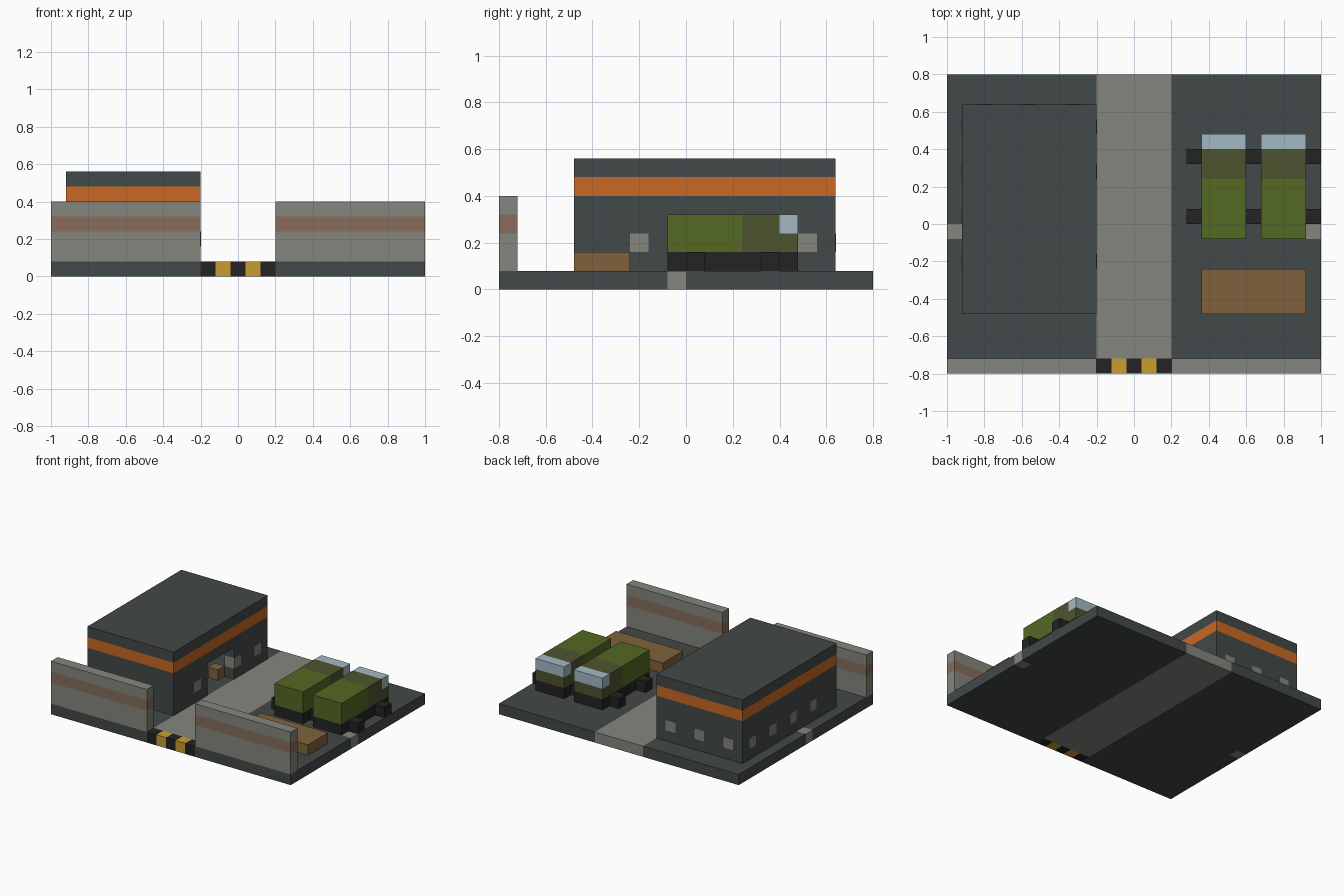
import bpy, bmesh
from mathutils import Vector

CELL = 0.08          # everything sits on one module grid
COLS, ROWS = 25, 20  # plot size in modules

default_cube = bpy.data.objects.get("Cube")
if default_cube:
    bpy.data.objects.remove(default_cube, do_unlink=True)


def material(name, r, g, b):
    """Flat material from 0-255 display values."""
    def linear(c):
        c /= 255
        return c / 12.92 if c <= 0.04045 else ((c + 0.055) / 1.055) ** 2.4
    colour = (linear(r), linear(g), linear(b), 1)
    mat = bpy.data.materials.new(name)
    mat.use_nodes = True
    mat.diffuse_color = colour
    bsdf = mat.node_tree.nodes["Principled BSDF"]
    bsdf.inputs["Base Color"].default_value = colour
    bsdf.inputs["Roughness"].default_value = 0.9
    return mat


slate = material("slate", 66, 73, 72)
concrete = material("concrete", 132, 134, 125)
black = material("rubber_black", 35, 35, 36)
yellow = material("hazard_yellow", 200, 158, 48)
wall_band = material("faded_brick", 136, 108, 91)
orange = material("orange", 200, 104, 36)
green = material("canvas_green", 84, 104, 36)
olive = material("cab_olive", 78, 84, 47)
glass = material("pale_glass", 162, 186, 196)
wood = material("wood_brown", 128, 97, 60)


def add_mesh(name, bm, *mats):
    bmesh.ops.recalc_face_normals(bm, faces=bm.faces[:])
    mesh = bpy.data.meshes.new(name)
    bm.to_mesh(mesh)
    bm.free()
    for mat in mats:
        mesh.materials.append(mat)
    obj = bpy.data.objects.new(name, mesh)
    bpy.context.scene.collection.objects.link(obj)
    return obj


def box(name, mat, x, y, z):
    """Box from (start, end) module ranges, counted from the front corner."""
    low, high = (Vector(p) * CELL for p in zip(x, y, z))
    offset = Vector((-COLS, -ROWS, 0)) * CELL / 2
    bm = bmesh.new()
    bmesh.ops.create_cube(bm, size=1)
    bmesh.ops.scale(bm, vec=high - low, verts=bm.verts)
    bmesh.ops.translate(bm, vec=(low + high) / 2 + offset, verts=bm.verts)
    return add_mesh(name, bm, mat)


# Ground slab: gridded plate, coloured by module
bm = bmesh.new()
bmesh.ops.create_grid(bm, x_segments=COLS, y_segments=ROWS, size=0.5)
bmesh.ops.scale(bm, vec=(COLS * CELL, ROWS * CELL, 1), verts=bm.verts)
raised = bmesh.ops.extrude_face_region(bm, geom=bm.faces[:], use_keep_orig=True)
top = [v for v in raised["geom"] if isinstance(v, bmesh.types.BMVert)]
bmesh.ops.translate(bm, vec=(0, 0, CELL), verts=top)
for face in bm.faces:
    c = face.calc_center_median()
    i = min(int(c.x / CELL + COLS / 2), COLS - 1)
    j = min(int(c.y / CELL + ROWS / 2), ROWS - 1)
    if 10 <= i < 15:                       # road with hazard strip at the gate
        face.material_index = 1 if j else 2 + i % 2
    elif i in (0, COLS - 1) and j == 9:    # marker blocks on both sides
        face.material_index = 1
add_mesh("ground_slab", bm, slate, concrete, black, yellow)

# Front perimeter walls either side of the gate
for side, span in (("right", (0, 10)), ("left", (15, 25))):
    box(f"{side}_wall_base", concrete, span, (0, 1), (1, 3))
    box(f"{side}_wall_band", wall_band, span, (0, 1), (3, 4))
    box(f"{side}_wall_cap", concrete, span, (0, 1), (4, 5))

# Depot building: hollow walls, open doorway facing the road
for part, mat, z in (("wall", slate, (1, 5)), ("band", orange, (5, 6))):
    box(f"depot_front_{part}", mat, (1, 10), (4, 5), z)
    box(f"depot_back_{part}", mat, (1, 10), (17, 18), z)
    box(f"depot_outer_{part}", mat, (1, 2), (5, 17), z)
box("depot_road_band", orange, (9, 10), (5, 17), (5, 6))
box("depot_door_side_front", slate, (9, 10), (5, 9), (1, 5))
box("depot_door_side_back", slate, (9, 10), (13, 17), (1, 5))
box("depot_door_lintel", slate, (9, 10), (9, 13), (4, 5))
box("depot_roof", slate, (1, 10), (4, 18), (6, 7))
box("depot_crate", wood, (8, 9), (12, 13), (1, 2))


# Windows: blocks set through the walls, just proud of both faces
def through(start):
    return (start - 0.02, start + 1.02)


for j in (7, 10, 13, 16):
    box("depot_outer_window", concrete, through(1), (j, j + 1), (2, 3))
    if j != 10:
        box("depot_road_window", concrete, through(9), (j, j + 1), (2, 3))
for i in (2, 5, 8):
    box("depot_back_window", concrete, (i, i + 1), through(17), (2, 3))

# Two parked trucks facing the back
for n, left in enumerate((17, 21), 1):
    width = (left, left + 3)
    box(f"truck_{n}_chassis", black, width, (9, 16), (1, 2))
    box(f"truck_{n}_cargo", green, width, (9, 13), (2, 4))
    box(f"truck_{n}_cab", olive, width, (13, 15), (2, 4))
    box(f"truck_{n}_bonnet", olive, width, (15, 16), (2, 3))
    box(f"truck_{n}_windscreen", glass, width, (15, 16), (3, 4))

# Wheels: the middle pair fills the gap between the trucks
for i in (16, 20, 24):
    for j in (10, 14):
        box("truck_wheel", black, (i, i + 1), (j, j + 1), (1, 2))

# Low timber stack in the yard
box("timber_stack", wood, (17, 24), (4, 7), (1, 2))
